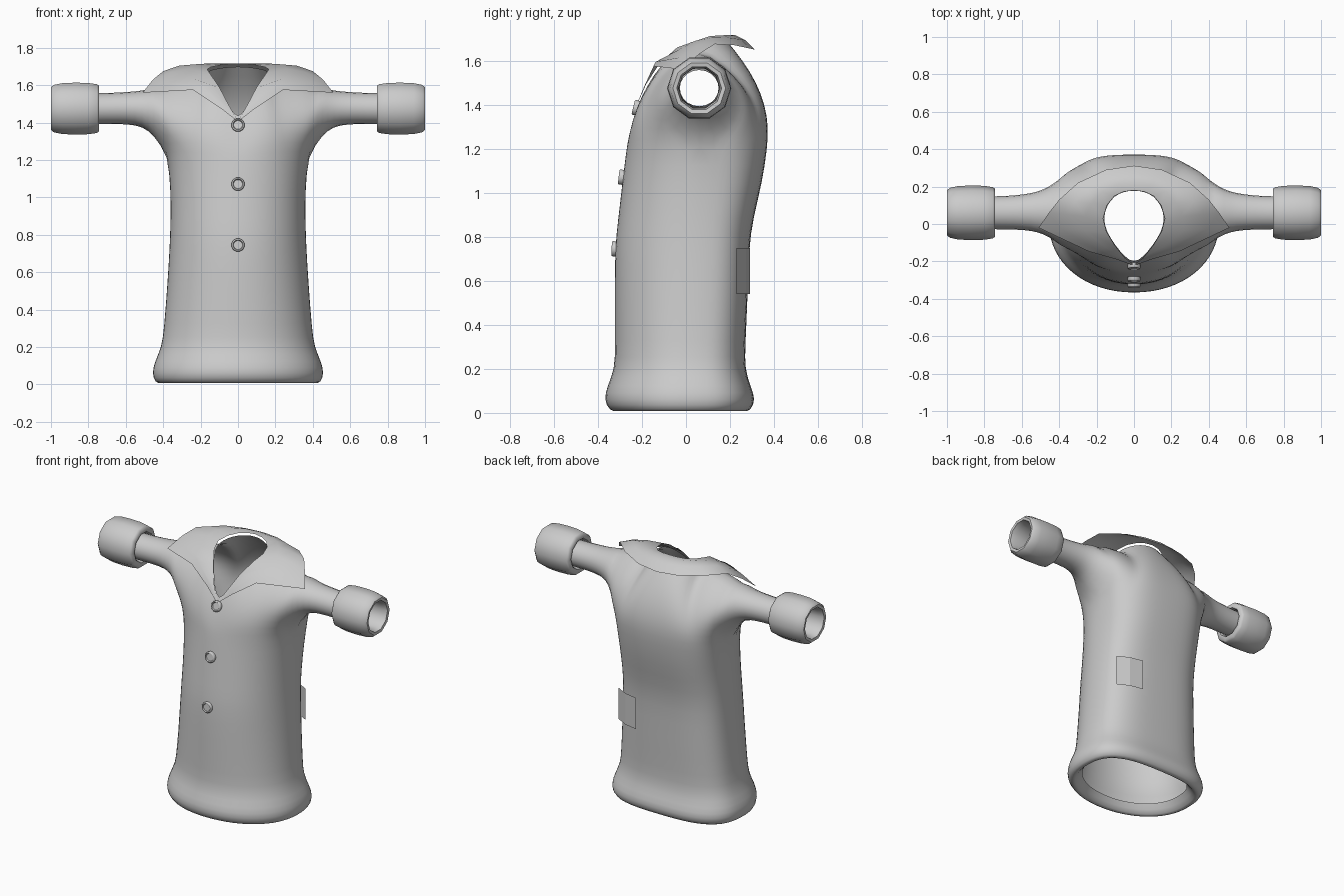
import bpy, bmesh, math
from mathutils import Vector

if "Cube" in bpy.data.objects:
    bpy.data.objects.remove(bpy.data.objects["Cube"])

fabric = bpy.data.materials.new("grey_fabric")
fabric.use_nodes = True
GREY = (0.6, 0.6, 0.6, 1)
fabric.diffuse_color = GREY
fabric.node_tree.nodes["Principled BSDF"].inputs["Base Color"].default_value = GREY

COLS, ROWS = 8, 5
ARM_Y, ARM_Z = 0.06, 1.475


def add_grid(bm, rows, closed=False):
    """Skin a list of point rows with quads."""
    vs = [[bm.verts.new(p) for p in r] for r in rows]
    for a, b in zip(vs, vs[1:]):
        n = len(a)
        for i in range(n if closed else n - 1):
            k = (i + 1) % n
            bm.faces.new((a[i], a[k], b[k], b[i]))


def finish(name, bm, mirror=False, subdivide=0, angle=60):
    bmesh.ops.remove_doubles(bm, verts=bm.verts, dist=0.0005)
    bmesh.ops.recalc_face_normals(bm, faces=bm.faces)
    me = bpy.data.meshes.new(name)
    bm.to_mesh(me)
    bm.free()
    ob = bpy.data.objects.new(name, me)
    bpy.context.collection.objects.link(ob)
    me.materials.append(fabric)
    if mirror:
        ob.modifiers.new("Mirror", 'MIRROR').merge_threshold = 0.002
    if subdivide:
        sub = ob.modifiers.new("Subdivision", 'SUBSURF')
        sub.levels = sub.render_levels = subdivide
    bpy.ops.object.select_all(action='DESELECT')
    bpy.context.view_layer.objects.active = ob
    ob.select_set(True)
    if angle:
        bpy.ops.object.shade_smooth_by_angle(angle=math.radians(angle))
    return ob


def lathe(name, profile, sides, centre, axis):
    """Revolve (distance along axis, radius) pairs about an axis."""
    turn = Vector((0, 0, 1)).rotation_difference(Vector(axis))
    bm = bmesh.new()
    rows = []
    for d, r in profile:
        ring = [math.tau * (i + 0.5) / sides for i in range(sides)]
        rows.append([Vector(centre) + turn @ Vector((r * math.cos(a), r * math.sin(a), d))
                     for a in ring])
    add_grid(bm, rows, closed=True)
    return finish(name, bm)


# Torso: height, half width, front y, back y
levels = [(0.07, 0.36, -0.28, 0.22), (0.0, 0.41, -0.31, 0.26), (0.01, 0.445, -0.35, 0.295),
          (0.06, 0.462, -0.375, 0.318), (0.12, 0.448, -0.36, 0.295), (0.2, 0.41, -0.325, 0.268),
          (0.3, 0.397, -0.325, 0.27), (0.55, 0.378, -0.325, 0.282), (0.75, 0.366, -0.325, 0.287),
          (0.88, 0.362, -0.31, 0.305), (1.05, 0.362, -0.29, 0.348), (1.2, 0.376, -0.272, 0.37)]


def quarter(level, back):
    z, w, front, rear = level
    yc = 0.06 * z / 1.2
    depth, p = (rear - yc, 0.68) if back else (front - yc, 0.96)
    pts = []
    for i in range(COLS + 1):
        a = math.pi / 2 * i / COLS
        c = max(math.cos(a), 0) if i < COLS else 0
        pts.append(Vector((w * math.sin(a) ** p, yc + depth * c ** p, z)))
    return pts


# Neck edge and shoulder line, centre to sleeve
neck_front = [(0, -0.21, 1.41), (0.05, -0.175, 1.49), (0.1, -0.115, 1.58), (0.148, -0.04, 1.645)]
neck_back = [(0, 0.18, 1.7), (0.055, 0.173, 1.697), (0.105, 0.15, 1.69), (0.145, 0.1, 1.682)]
shoulder = [(0.165, 0.03, 1.67), (0.23, 0.05, 1.665), (0.3, 0.06, 1.655),
            (0.37, 0.06, 1.638), (0.42, 0.06, 1.615)]


def upper_panel(back):
    """Curve every column from the chest ring to the neck and shoulder edge."""
    base = quarter(levels[-1], back)
    top = [Vector(p) for p in (neck_back if back else neck_front) + shoulder]
    rows = []
    for j in range(ROWS + 1):
        t = j / ROWS
        row = []
        for i, (b, e) in enumerate(zip(base, top)):
            c = (b + e) / 2
            f = i / COLS
            c.y = 0.41 + 0.03 * f if back else -0.25 - 0.05 * f
            row.append(b * (1 - t) ** 2 + c * 2 * t * (1 - t) + e * t * t)
        rows.append(row)
    return rows


body = bmesh.new()
for back in (False, True):
    add_grid(body, [quarter(l, back) for l in levels])
    add_grid(body, upper_panel(back))

# Sleeve: x, centre y, centre z, radius y, radius z
sleeve = [[r[-1] for r in upper_panel(False)] + [r[-1] for r in upper_panel(True)][-2:0:-1]]
for x, yc, zc, ry, rz in [(0.45, 0.065, 1.46, 0.145, 0.135), (0.51, 0.065, 1.475, 0.115, 0.102),
                          (0.59, 0.063, 1.478, 0.1, 0.091), (0.7, 0.06, 1.475, 0.094, 0.088),
                          (0.78, 0.06, 1.475, 0.094, 0.088)]:
    angles = [math.pi * j / ROWS for j in range(2 * ROWS)]
    sleeve.append([Vector((x, yc - ry * math.sin(a), zc - rz * math.cos(a))) for a in angles])
add_grid(body, sleeve, closed=True)
finish("jacket_body", body, mirror=True, subdivide=1, angle=180)

# Collar draped from the neck edge to its pointed outer edge
inner = neck_front + shoulder[:1] + neck_back[::-1]
outer = [(0, -0.215, 1.405), (0.09, -0.185, 1.475), (0.24, -0.145, 1.575), (0.51, -0.02, 1.56),
         (0.455, 0.06, 1.63), (0.4, 0.13, 1.675), (0.3, 0.22, 1.67), (0.15, 0.29, 1.655),
         (0, 0.312, 1.65)]
collar_rows = []
for t in (0, 0.33, 0.67, 1):
    row = []
    for k, (a, b) in enumerate(zip(inner, outer)):
        p = Vector(a).lerp(Vector(b), t)
        lift = min(k, 3) / 3
        p.z += lift * (0.015 * (1 - t) + 0.1 * t * (1 - t))
        p.y -= 0.008 * (1 - lift)
        row.append(p)
    collar_rows.append(row)
collar = bmesh.new()
add_grid(collar, collar_rows)
finish("collar", collar, mirror=True, angle=50)

# Thick rolled cuffs
cuff_profile = [(0.76, 0.092), (0.742, 0.1), (0.742, 0.128), (0.755, 0.137), (0.8, 0.144),
                (0.87, 0.146), (0.94, 0.143), (0.985, 0.133), (1.0, 0.12), (0.997, 0.102),
                (0.96, 0.094), (0.76, 0.092)]
for side, name in ((1, "left_cuff"), (-1, "right_cuff")):
    lathe(name, cuff_profile, 10, (0, ARM_Y, ARM_Z), (side, 0, 0))

# Buttons with a raised rim, tilted to follow the chest
button_profile = [(-0.02, 0.034), (0.012, 0.036), (0.018, 0.032), (0.018, 0.028),
                  (0.011, 0.024), (0.011, 0.0005)]
for name, y, z, tilt in (("top_button", -0.222, 1.385, 0.25), ("middle_button", -0.288, 1.07, 0.12),
                         ("bottom_button", -0.32, 0.745, 0.05)):
    lathe(name, button_profile, 12, (0, y, z), Vector((0, -1, tilt)).normalized())

# Small patch on the left of the back
patch = bmesh.new()
add_grid(patch, [[(0.17, 0.29, z), (0.26, 0.272, z), (0.34, 0.23, z)] for z in (0.54, 0.75)])
finish("back_patch", patch, angle=0)
